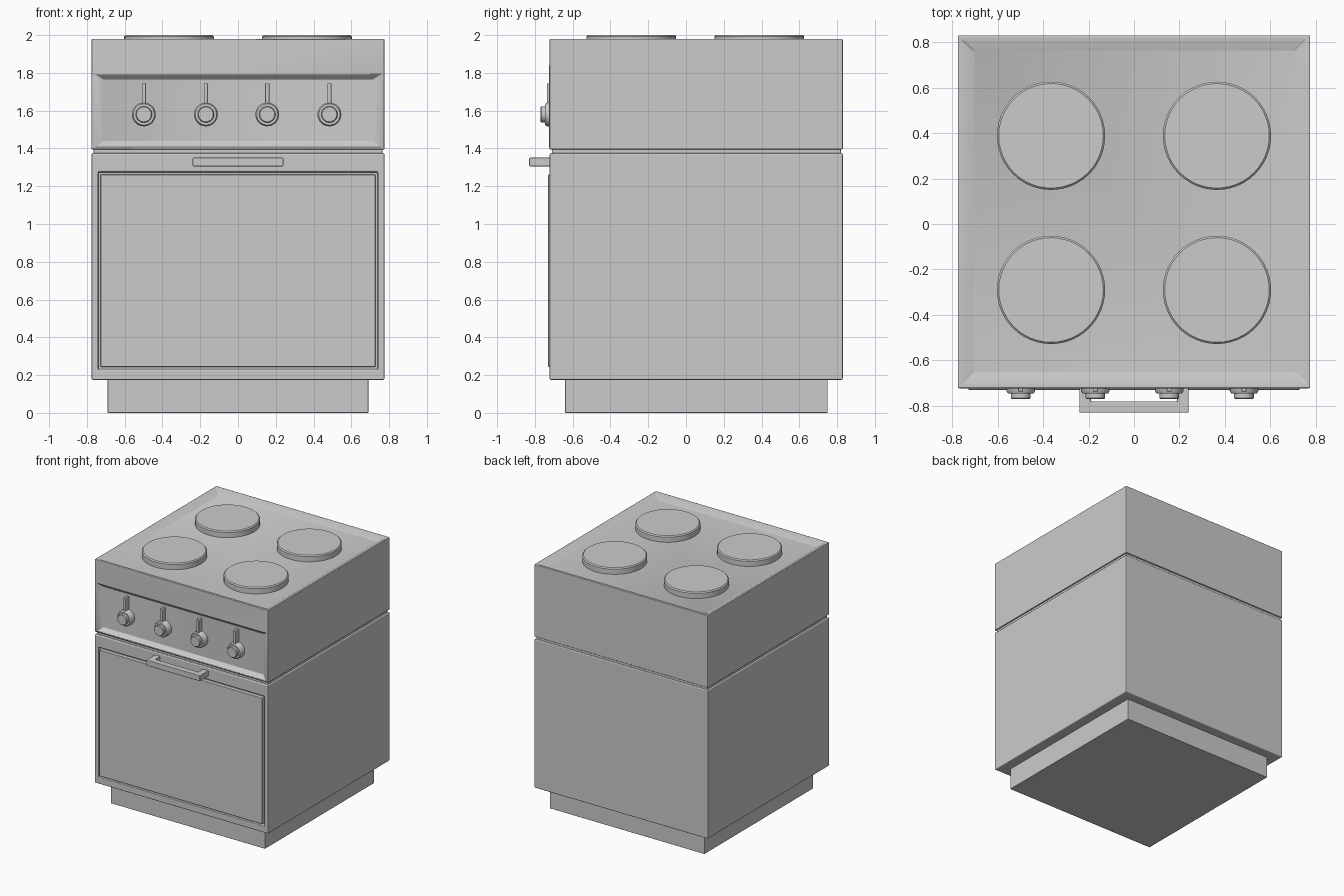
import bpy, bmesh, math
from mathutils import Vector

if "Cube" in bpy.data.objects:
    bpy.data.objects.remove(bpy.data.objects["Cube"])


def finish(bm, name, bevel=0.0):
    bmesh.ops.recalc_face_normals(bm, faces=bm.faces)
    mesh = bpy.data.meshes.new(name)
    bm.to_mesh(mesh)
    bm.free()
    ob = bpy.data.objects.new(name, mesh)
    bpy.context.collection.objects.link(ob)
    if bevel:
        mesh.shade_smooth()
        mod = ob.modifiers.new("soft_edges", 'BEVEL')
        mod.width, mod.segments = bevel, 2
        mod.limit_method, mod.angle_limit = 'ANGLE', math.radians(40)
        mod.harden_normals = True
    else:
        bpy.ops.object.select_all(action='DESELECT')
        ob.select_set(True)
        bpy.context.view_layer.objects.active = ob
        bpy.ops.object.shade_smooth_by_angle(angle=math.radians(35))
    return ob


def box_mesh(lo, hi):
    bm = bmesh.new()
    bmesh.ops.create_cube(bm, size=1)
    for v in bm.verts:
        v.co = Vector([lo[i] if v.co[i] < 0 else hi[i] for i in range(3)])
    return bm


def box(name, lo, hi, bevel=0.006):
    return finish(box_mesh(lo, hi), name, bevel)


def recess(bm, normal, rects):
    """Inset the face along normal; each rect is (low corner, high corner)."""
    face = max(bm.faces, key=lambda f: f.normal.dot(Vector(normal)))
    for lo, hi in rects:
        mid = face.calc_center_median()
        bmesh.ops.inset_region(bm, faces=[face], thickness=0.005)
        for v in face.verts:
            v.co = Vector([lo[i] if v.co[i] < mid[i] else hi[i] for i in range(3)])
    bm.normal_update()


def lathe(name, profile, centre, axis, n=32):
    """Turn (radius, position) pairs around the y or z axis."""
    bm = bmesh.new()
    rings = []
    for r, h in profile:
        ring = []
        for i in range(n):
            a = 2 * math.pi * i / n
            c, s = r * math.cos(a), r * math.sin(a)
            p = (c, h, s) if axis == 'y' else (c, s, h)
            ring.append(bm.verts.new(Vector(p) + Vector(centre)))
        rings.append(ring)
    for a, b in zip(rings, rings[1:]):
        for i in range(n):
            bm.faces.new((a[i], a[(i + 1) % n], b[(i + 1) % n], b[i]))
    bm.faces.new(rings[0])
    bm.faces.new(rings[-1])
    return finish(bm, name)


# plinth and the narrow neck between the two housings
box("plinth", (-.69, -.64, 0), (.69, .75, .19), .003)
box("neck", (-.765, -.71, 1.36), (.765, .82, 1.41), .003)

# oven housing with the door opening
bm = box_mesh((-.775, -.722, .175), (.775, .83, 1.375))
recess(bm, (0, -1, 0), [((-.74, -.722, .23), (.74, -.722, 1.275)),
                        ((-.74, -.70, .23), (.74, -.70, 1.275))])
finish(bm, "oven_housing", .007)

# oven door panel
box("oven_door", (-.728, -.73, .243), (.728, -.69, 1.262), .005)

# hob housing with sunken top and sunken control panel
bm = box_mesh((-.775, -.722, 1.395), (.775, .83, 1.98))
recess(bm, (0, 0, 1), [((-.757, -.704, 1.98), (.757, .812, 1.98)),
                       ((-.707, -.654, 1.95), (.707, .764, 1.95))])
recess(bm, (0, -1, 0), [((-.757, -.722, 1.408), (.757, -.722, 1.792)),
                        ((-.712, -.695, 1.435), (.712, -.695, 1.765))])
finish(bm, "hob_housing", .005)

# hotplates
for x in (-.365, .365):
    for y in (-.29, .388):
        lathe("hotplate", [(.238, 1.94), (.238, 1.992), (.230, 2.0)], (x, y, 0), 'z', 48)

# control knobs with their pointers
for x in (-.4985, -.17, .155, .484):
    lathe("knob", [(.063, -.69), (.063, -.735), (.056, -.746), (.043, -.746),
                   (.043, -.765), (.039, -.77)], (x, 0, 1.58), 'y')
    box("knob_pointer", (x - .011, -.737, 1.60), (x + .011, -.69, 1.745), .003)

# door handle, a U-shaped bar
bm = bmesh.new()
outline = [(-.24, -.715), (-.24, -.83), (.24, -.83), (.24, -.715),
           (.19, -.715), (.19, -.78), (-.19, -.78), (-.19, -.715)]
face = bm.faces.new([bm.verts.new((x, y, 1.305)) for x, y in outline])
ext = bmesh.ops.extrude_face_region(bm, geom=[face])
bmesh.ops.translate(bm, vec=(0, 0, .046),
                    verts=[g for g in ext["geom"] if isinstance(g, bmesh.types.BMVert)])
finish(bm, "door_handle", .005)
